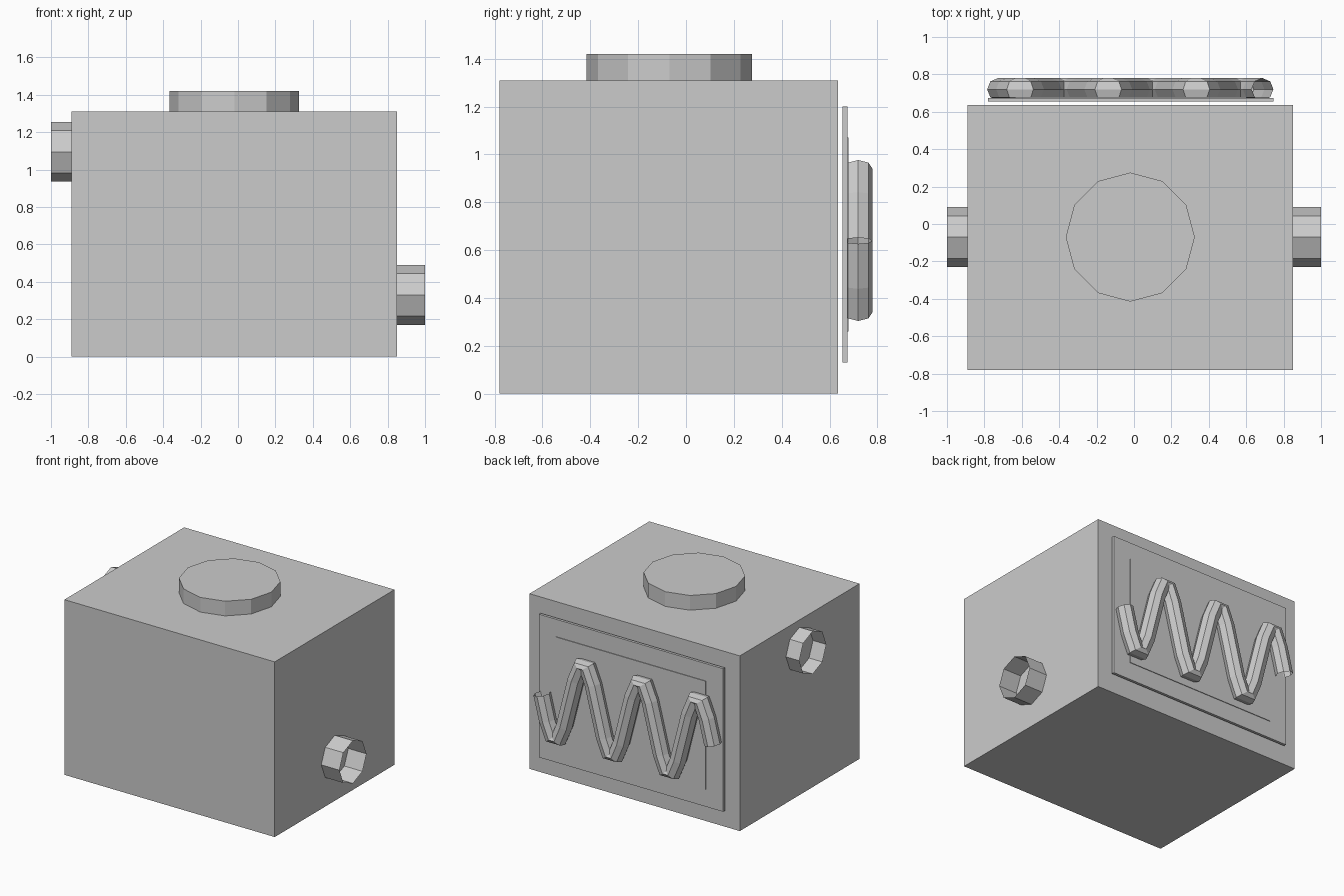
import bpy, bmesh, math
from mathutils import Vector, Matrix

if "Cube" in bpy.data.objects:
    bpy.data.objects.remove(bpy.data.objects["Cube"])

grey = bpy.data.materials.new("light_grey")
grey.diffuse_color = (0.6, 0.6, 0.6, 1)
grey.use_nodes = True
grey.node_tree.nodes["Principled BSDF"].inputs["Base Color"].default_value = grey.diffuse_color


def finish(name, bm):
    bmesh.ops.recalc_face_normals(bm, faces=bm.faces)
    me = bpy.data.meshes.new(name)
    bm.to_mesh(me)
    bm.free()
    me.materials.append(grey)
    ob = bpy.data.objects.new(name, me)
    bpy.context.collection.objects.link(ob)
    return ob


def box(name, lo, hi):
    bm = bmesh.new()
    lo, hi = Vector(lo), Vector(hi)
    m = Matrix.Translation((lo + hi) / 2) @ Matrix.Diagonal((*(hi - lo), 1))
    bmesh.ops.create_cube(bm, size=1, matrix=m)
    return finish(name, bm)


def sweep(name, centres, tangents, side, radius, sides, caps=False):
    """Tube through the centres, rings square to the tangents; side is the fixed ring axis."""
    bm = bmesh.new()
    rings = []
    for c, t in zip(centres, tangents):
        v = t.normalized().cross(side)
        rings.append([bm.verts.new(c + radius * (math.cos(a) * side + math.sin(a) * v))
                      for a in (2 * math.pi * i / sides for i in range(sides))])
    for r, s in zip(rings, rings[1:]):
        for i in range(sides):
            j = (i + 1) % sides
            bm.faces.new((r[i], r[j], s[j], s[i]))
    if caps:
        bm.faces.new(rings[0])
        bm.faces.new(rings[-1])
    return finish(name, bm)


# Main body
box("tank_body", (-0.89, -0.78, 0), (0.85, 0.635, 1.31))

# Round lid, 12 sides
X, Y, Z = Vector((1, 0, 0)), Vector((0, 1, 0)), Vector((0, 0, 1))
sweep("lid", [Vector((-0.02, -0.07, z)) for z in (1.31, 1.42)], [Z, Z], Y, 0.345, 12, True)

# Open octagonal pipe stubs on both sides
for name, x0, x1, z in (("left_pipe", -1.0, -0.89, 1.095), ("right_pipe", 0.85, 1.0, 0.33)):
    sweep(name, [Vector((x, -0.07, z)) for x in (x0, x1)], [X, X], Z, 0.16, 8)

# Back plate, floating just off the body, with a thin raised inner panel
box("back_plate", (-0.78, 0.655, 0.13), (0.745, 0.675, 1.20))
box("inner_panel", (-0.637, 0.675, 0.26), (0.602, 0.68, 1.07))

# Wavy coil: three periods of an open eight-sided tube
start, period, amp, steps = 0.687, 0.4713, 0.315, 10
centres, tangents = [], []
for i in range(3 * steps + 1):
    a = 2 * math.pi * i / steps
    centres.append(Vector((start - period * i / steps, 0.72, 0.64 - amp * math.sin(a))))
    tangents.append(Vector((-period / (2 * math.pi), 0, -amp * math.cos(a))))
sweep("coil", centres, tangents, Y, 0.06, 8)
